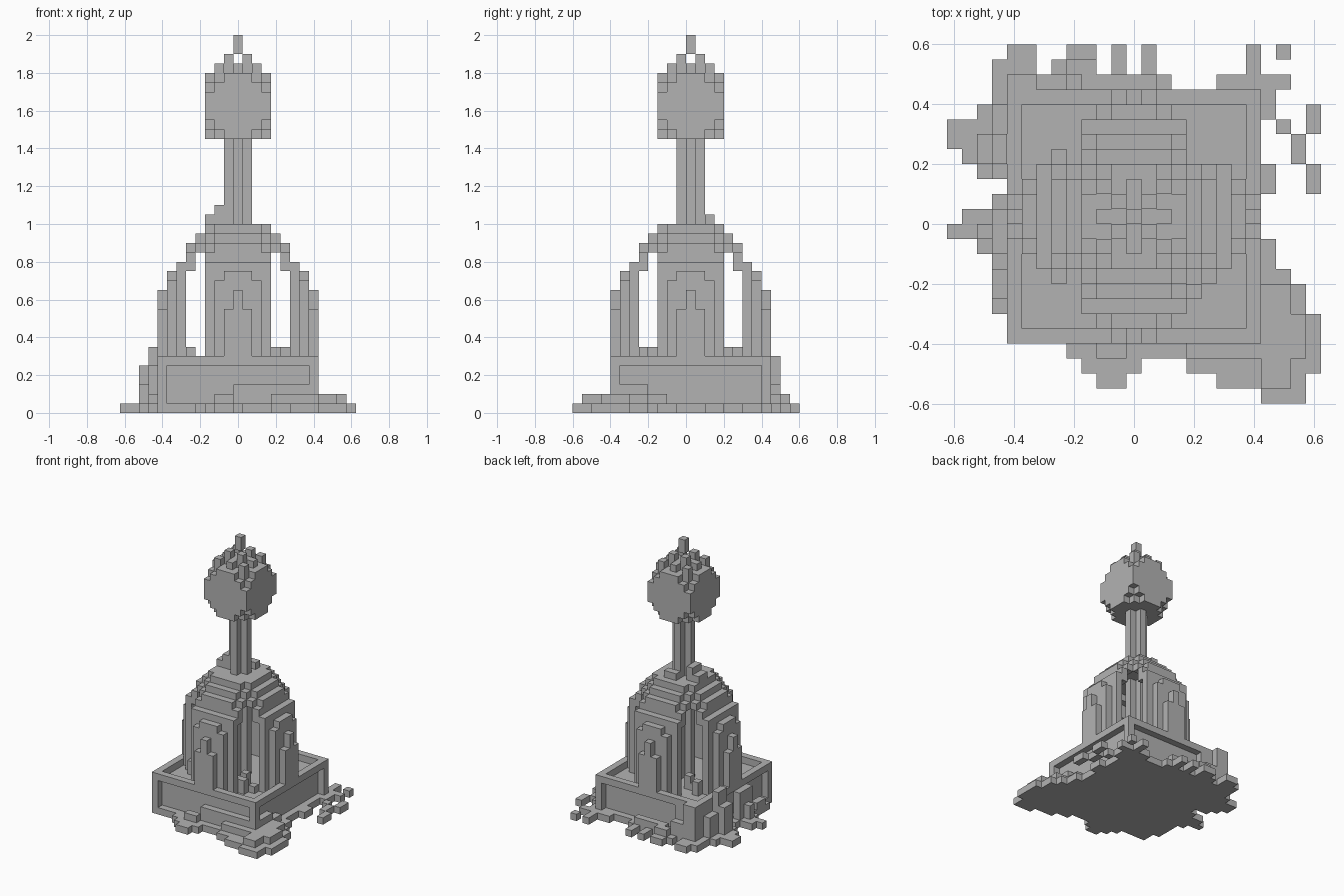
import bpy
import bmesh
import random
from mathutils import Vector

UNIT = 0.05
if "Cube" in bpy.data.objects:
    bpy.data.objects.remove(bpy.data.objects["Cube"])

stone = bpy.data.materials.new("grey_stone")
stone.use_nodes = True
GREY = (0.45, 0.45, 0.45, 1)
stone.diffuse_color = GREY
stone.node_tree.nodes["Principled BSDF"].inputs["Base Color"].default_value = GREY


def block(i0, i1, j0, j1, k0, k1):
    """Cells of a box; all bounds inclusive."""
    return {(i, j, k) for i in range(i0, i1 + 1)
            for j in range(j0, j1 + 1) for k in range(k0, k1 + 1)}


def square(r, k0, k1):
    return block(-r, r, -r, r, k0, k1)


def turned(cells):
    """Repeat cells in the four directions around the tower."""
    out = set()
    for i, j, k in cells:
        out |= {(i, j, k), (-j, i, k), (-i, -j, k), (j, -i, k)}
    return out


def build(name, cells):
    """Make a blocky mesh with only the exposed faces of the cells."""
    bm = bmesh.new()
    corners = {}

    def vert(p):
        key = tuple(round(c * 2) for c in p)
        if key not in corners:
            corners[key] = bm.verts.new(
                (p.x * UNIT, (p.y + 0.5) * UNIT, (p.z + 0.5) * UNIT))
        return corners[key]

    for cell in sorted(cells):
        c = Vector(cell)
        for axis in range(3):
            for sign in (-1, 1):
                n = Vector((0, 0, 0))
                n[axis] = sign
                if tuple(int(v) for v in c + n) in cells:
                    continue
                u = Vector((0, 0, 0))
                u[(axis + 1) % 3] = 0.5
                w = n.cross(u)
                m = c + n / 2
                quad = [vert(m - u - w), vert(m + u - w),
                        vert(m + u + w), vert(m - u + w)]
                bm.faces.new(quad)
    mesh = bpy.data.meshes.new(name)
    bm.to_mesh(mesh)
    bm.free()
    mesh.materials.append(stone)
    bpy.context.collection.objects.link(bpy.data.objects.new(name, mesh))


# Ragged ground patch: left and right end of each row, back to front
lefts = [-9, -10, -12, -12, -11, -10, -8, -9, -11, -12, -10, -9, -9, -9, -9, -8, -8, -4]
rights = [9, 9, 8, 8, 8, 9, 9, 8, 8, 8, 9, 9, 10, 11, 11, 12, 12, 12]
ground = set()
for row, (a, b) in enumerate(zip(lefts, rights)):
    ground |= block(a, b, 8 - row, 8 - row, 0, 0)
for a, b, j0, j1 in [(-9, 2, 9, 9), (6, 10, 9, 9), (-9, -9, 10, 10), (-8, -7, 10, 11),
                     (-5, -5, 10, 10), (-4, -3, 10, 11), (-1, -1, 10, 11),
                     (1, 1, 10, 11), (8, 8, 10, 11), (10, 10, 11, 11),
                     (-3, 0, -10, -10), (4, 12, -10, -10), (-2, -1, -11, -11),
                     (6, 11, -11, -11), (9, 11, -12, -12), (12, 12, 6, 7),
                     (10, 10, 6, 6), (11, 11, 4, 5), (12, 12, 2, 3)]:
    ground |= block(a, b, j0, j1, 0, 0)
build("ground_patch", ground)

# Pedestal with recessed side panels and a sunken top
pedestal = square(8, 0, 5) - square(7, 5, 5)
pedestal -= turned(block(-7, 7, -8, -8, 1, 4))
pedestal |= block(0, 7, -8, -8, 1, 2) | block(8, 8, -7, -5, 1, 2)
pedestal |= block(8, 8, -4, -3, 1, 1)
build("pedestal", pedestal)

# Rubble banked against the pedestal
bank = block(9, 11, -9, -7, 1, 1) | block(9, 10, -6, -5, 1, 1)
bank |= block(4, 8, -9, -9, 1, 1) | block(9, 10, -11, -10, 1, 1)
bank |= block(-2, -1, -9, -9, 1, 1)
bank |= block(-9, -9, 3, 7, 1, 3) | block(-9, -9, 4, 5, 4, 6)
bank |= block(-10, -10, 4, 5, 1, 4) | block(-9, -9, -2, 0, 1, 4)
bank |= block(-10, -10, -1, -1, 1, 2) | block(-9, -9, -5, -4, 1, 1)
bank |= block(-8, -5, 9, 9, 1, 2) | block(-8, -7, 9, 9, 3, 5)
bank |= block(-3, 1, 9, 9, 1, 1) | block(-4, -3, 10, 10, 1, 1)
bank |= block(-8, -8, 3, 7, 1, 4) | block(-8, -5, 8, 8, 1, 4)
build("rubble_bank", bank)

# Loose stones on the sunken top
random.seed(4)
stones = set()
for sx in (-1, 1):
    for sy in (-1, 1):
        for _ in range(4):
            i, j = random.randint(3, 5), random.randint(3, 5)
            stones |= block(sx * i, sx * i, sy * j, sy * j, 5, random.randint(5, 6))
build("loose_stones", stones)

# Four ribbed buttresses, each arching inwards
leg = block(0, 0, -8, -8, 5, 12) | block(-1, 1, -8, -8, 5, 10)
leg |= block(-2, 2, -7, -7, 5, 13) | block(-1, 1, -7, -7, 14, 14)
leg |= block(-3, 3, -6, -6, 5, 15)
leg |= block(-3, 3, -5, -5, 15, 16) | block(-2, 2, -5, -5, 17, 17)
leg |= block(-3, 3, -4, -4, 17, 17) | block(-2, 2, -4, -4, 18, 18)
build("buttresses", turned(leg))

# Cap where the buttresses meet
cap = square(3, 18, 18) | turned(block(-2, 2, -3, 0, 19, 19))
cap |= block(-3, -3, 0, 1, 20, 20) | block(-2, -2, 0, 1, 20, 21)
cap |= block(0, 1, 2, 2, 20, 20)
build("cap", cap)

# Ridged shaft
build("shaft", turned(block(0, 0, -1, 0, 5, 28)))

# Rounded head: a cube with its corners chipped away
head = {(i, j, k) for i, j, k in square(3, 29, 35)
        if abs(i) + abs(j) + abs(k - 32) < 8}
build("head", head)

# Crown of diagonal prongs holding the finial
prongs = turned(block(1, 1, -1, -1, 36, 37) | block(2, 2, -2, -2, 36, 36)
                | block(0, 0, -2, 0, 36, 36))
build("crown", prongs)
build("finial", block(0, 0, 0, 0, 38, 39))
